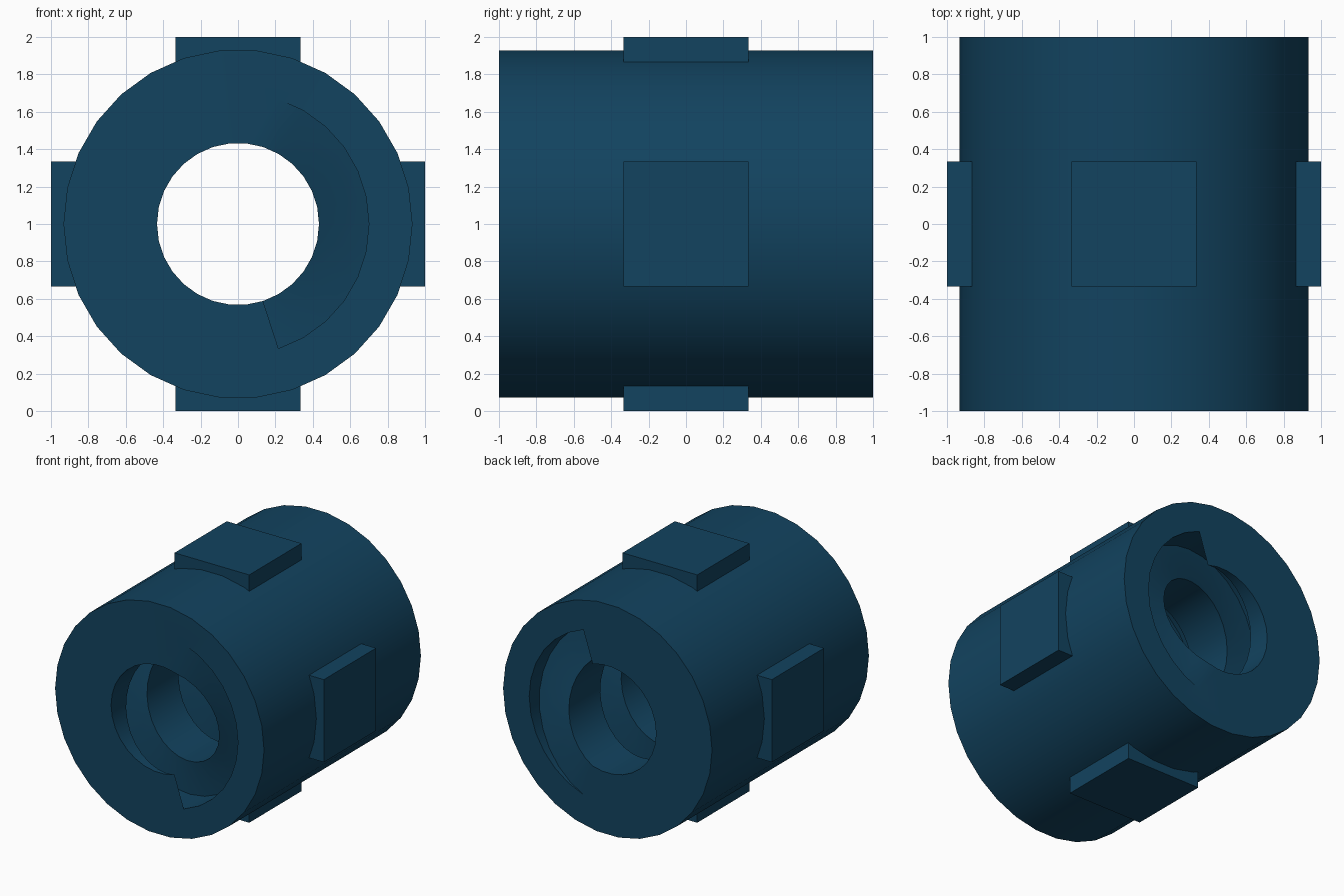
import bpy, bmesh
from math import radians, cos, sin

if "Cube" in bpy.data.objects:
    bpy.data.objects.remove(bpy.data.objects["Cube"])

OUTER, BORE, GROOVE = 0.933, 0.433, 0.70
SIDES, TURNS = 30, 3
STEP = 360 / SIDES
SLICES = SIDES * TURNS

blue = bpy.data.materials.new("dark_blue")
blue.diffuse_color = (0.006, 0.056, 0.115, 1)
blue.use_nodes = True
blue.node_tree.nodes["Principled BSDF"].inputs["Base Color"].default_value = blue.diffuse_color


def make_object(name, bm):
    mesh = bpy.data.meshes.new(name)
    bmesh.ops.recalc_face_normals(bm, faces=bm.faces)
    bm.to_mesh(mesh)
    bm.free()
    obj = bpy.data.objects.new(name, mesh)
    bpy.context.collection.objects.link(obj)
    mesh.materials.append(blue)
    return obj


def ring(bm, section, y, twist):
    """Loop of (step index, radius) points about the y axis."""
    verts = []
    for i, r in section:
        a = radians((i - twist) * STEP)
        verts.append(bm.verts.new((r * cos(a), y, 1 + r * sin(a))))
    return verts


# Body: round outside, bore with a square helical groove inside
bm = bmesh.new()
outer = [(i, OUTER) for i in range(SIDES)]
inner = [(i, GROOVE) for i in range(-6, 7)] + [(i, BORE) for i in range(6, 25)]

front, back = ring(bm, outer, -1, 0), ring(bm, outer, 1, 0)
for i in range(SIDES):
    j = (i + 1) % SIDES
    bm.faces.new((front[i], front[j], back[j], back[i]))

prev = ring(bm, inner, -1, 0)
for k in range(1, SLICES + 1):
    cur = ring(bm, inner, -1 + 2 * k / SLICES, k)
    n = len(inner)
    for i in range(n):
        j = (i + 1) % n
        bm.faces.new((prev[i], prev[j], cur[j]))
        bm.faces.new((prev[i], cur[j], cur[i]))
    prev = cur

# Flat end faces
for end in (-1, 1):
    rim = [e for e in bm.edges if e.is_boundary
           and all(abs(v.co.y - end) < 1e-5 for v in e.verts)]
    bmesh.ops.triangle_fill(bm, edges=rim, use_beauty=True, normal=(0, end, 0))

body = make_object("threaded_sleeve", bm)
bpy.context.view_layer.objects.active = body
body.select_set(True)
bpy.ops.object.shade_smooth_by_angle(angle=radians(30))

# Four square pads around the middle
PAD, PAD_BASE = 2 / 3, 0.86
for name, dx, dz in (("top_pad", 0, 1), ("bottom_pad", 0, -1),
                     ("left_pad", -1, 0), ("right_pad", 1, 0)):
    bm = bmesh.new()
    bmesh.ops.create_cube(bm, size=1)
    thick, mid = 1 - PAD_BASE, (1 + PAD_BASE) / 2
    bmesh.ops.scale(bm, verts=bm.verts,
                    vec=(thick if dx else PAD, PAD, thick if dz else PAD))
    bmesh.ops.translate(bm, verts=bm.verts, vec=(dx * mid, 0, 1 + dz * mid))
    make_object(name, bm)
